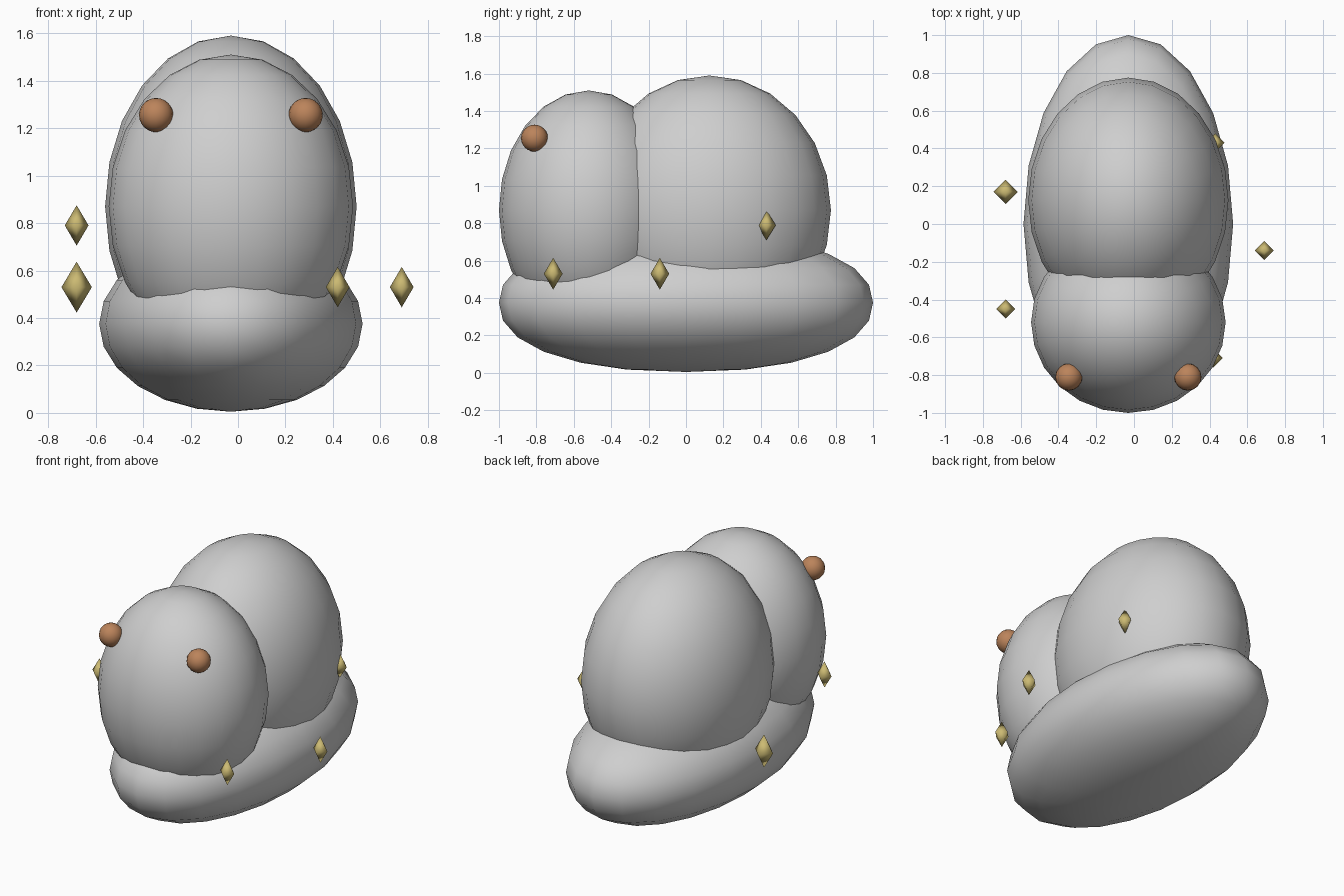
import bpy
import bmesh
from mathutils import Vector

cube = bpy.data.objects.get("Cube")
if cube:
    bpy.data.objects.remove(cube, do_unlink=True)


def make_material(name, rgb):
    mat = bpy.data.materials.new(name)
    mat.use_nodes = True
    mat.diffuse_color = (*rgb, 1)
    mat.node_tree.nodes["Principled BSDF"].inputs["Base Color"].default_value = (*rgb, 1)
    return mat


grey = make_material("light grey", (0.62, 0.62, 0.62))
copper = make_material("copper brown", (0.50, 0.23, 0.105))
gold = make_material("pale gold", (0.60, 0.49, 0.17))


def ellipsoid(name, center, radii, mat, segments=24, rings=12, fullness=2.0):
    """Scaled sphere; fullness above 2 squares off the lengthwise profile."""
    bm = bmesh.new()
    bmesh.ops.create_uvsphere(bm, u_segments=segments, v_segments=rings, radius=1)
    for v in bm.verts:
        z = min(abs(v.co.z), 1)
        if z < 0.999:
            v.co.y *= (1 - z ** fullness) ** (1 / fullness) / (1 - z * z) ** 0.5
        v.co = Vector(c + r * k for c, r, k in zip(center, radii, v.co))
    for f in bm.faces:
        f.smooth = True
    mesh = bpy.data.meshes.new(name)
    bm.to_mesh(mesh)
    bm.free()
    mesh.materials.append(mat)
    obj = bpy.data.objects.new(name, mesh)
    bpy.context.collection.objects.link(obj)
    return obj


MID = -0.03  # the body sits slightly off centre

# Body masses
ellipsoid("base_body", (MID, 0, 0.375), (0.555, 1.0, 0.37), grey, 20, 12, 2.25)
ellipsoid("rear_dome", (MID, 0.125, 0.87), (0.53, 0.65, 0.72), grey)
ellipsoid("head", (MID, -0.52, 0.87), (0.515, 0.48, 0.64), grey)

# Eyes
for side, label in ((-1, "right"), (1, "left")):
    ellipsoid(label + "_eye", (MID + side * 0.315, -0.81, 1.255), (0.072,) * 3, copper, 16, 12)

# Floating crystals: centre, half width, half height
crystals = [
    ((0.42, -0.71, 0.53), 0.05, 0.085),
    ((0.69, -0.14, 0.53), 0.05, 0.085),
    ((0.43, 0.43, 0.79), 0.05, 0.08),
    ((-0.68, -0.45, 0.79), 0.05, 0.085),
    ((-0.68, 0.17, 0.53), 0.064, 0.107),
]
for i, (center, width, height) in enumerate(crystals, 1):
    ellipsoid(f"crystal_{i}", center, (width, width, height), gold, 4, 2)
